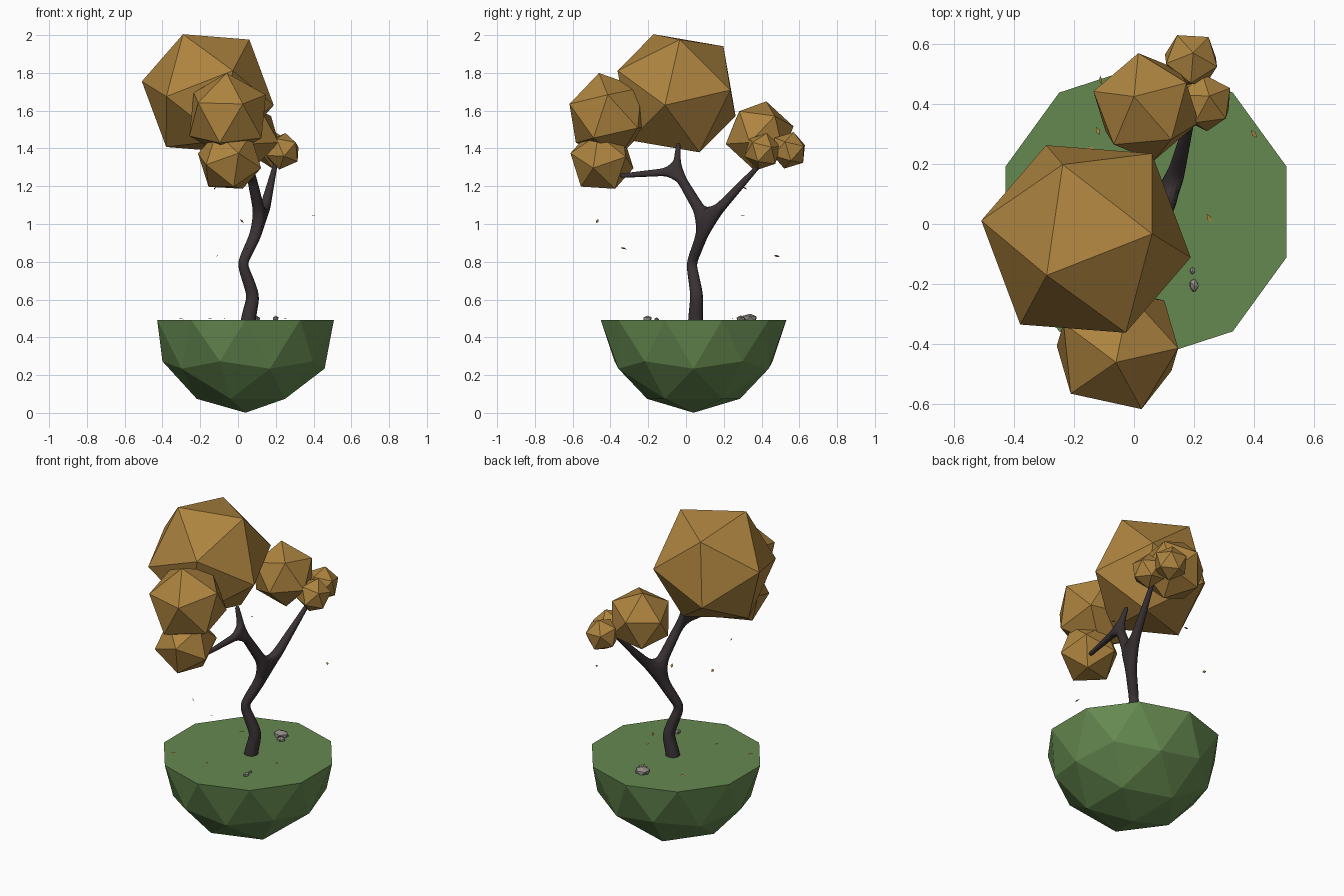
import bpy, bmesh, math, random
from mathutils import Vector, Matrix

if "Cube" in bpy.data.objects:
    bpy.data.objects.remove(bpy.data.objects["Cube"])

random.seed(4)


def material(name, rgb):
    m = bpy.data.materials.new(name)
    m.diffuse_color = (*rgb, 1)
    m.use_nodes = True
    m.node_tree.nodes["Principled BSDF"].inputs["Base Color"].default_value = m.diffuse_color
    return m


GRASS = material("grass", (0.13, 0.25, 0.08))
LEAF = material("autumn_leaf", (0.42, 0.23, 0.05))
BARK = material("bark", (0.042, 0.032, 0.034))
STONE = material("stone", (0.30, 0.28, 0.25))


def make_object(name, bm, mat):
    me = bpy.data.meshes.new(name)
    bm.to_mesh(me)
    bm.free()
    me.materials.append(mat)
    ob = bpy.data.objects.new(name, me)
    bpy.context.collection.objects.link(ob)
    return ob


# Ground: lower half of a faceted sphere, closed by a flat top
bm = bmesh.new()
bmesh.ops.create_icosphere(bm, subdivisions=2, radius=0.492)
bmesh.ops.bisect_plane(bm, geom=bm.verts[:] + bm.edges[:] + bm.faces[:], dist=1e-4,
                       plane_co=(0, 0, 0), plane_no=(0, 0, 1), clear_outer=True)
bmesh.ops.holes_fill(bm, edges=[e for e in bm.edges if e.is_boundary], sides=0)
bmesh.ops.recalc_face_normals(bm, faces=bm.faces[:])
bmesh.ops.translate(bm, verts=bm.verts, vec=(0.04, 0.04, 0.493))
make_object("ground_bowl", bm, GRASS)


# Foliage: icosahedra, each aimed by one corner and a neighbouring corner
def foliage(name, center, radius, corner, neighbour):
    z = Vector(corner).normalized()
    n = Vector(neighbour)
    x = (n - n.dot(z) * z).normalized()
    rot = Matrix((x, z.cross(x), z)).transposed().to_4x4()
    bm = bmesh.new()
    bmesh.ops.create_icosphere(bm, subdivisions=1, radius=radius,
                               matrix=Matrix.Translation(center) @ rot)
    # the polar neighbour must lie on local +x or -x; turn half a step if needed
    top = Vector(center) + radius * (math.sqrt(0.2) * z + math.sqrt(0.8) * x)
    if min((v.co - top).length for v in bm.verts) > 0.1 * radius:
        bmesh.ops.rotate(bm, verts=bm.verts, cent=center,
                         matrix=Matrix.Rotation(math.pi, 3, z))
    make_object(name, bm, LEAF)


foliage("foliage_top", (-0.16, -0.05, 1.692), 0.36, (-0.13, -0.12, 0.31), (0.215, 0.015, 0.285))
foliage("foliage_front", (-0.055, -0.41, 1.575), 0.23, (-0.005, -0.05, 0.22), (0.21, 0.01, 0.05))
foliage("foliage_front_low", (-0.045, -0.445, 1.335), 0.178, (0.07, 0.07, -0.15), (-0.115, 0.02, -0.14))
foliage("foliage_back", (0.04, 0.39, 1.47), 0.187, (-0.04, 0.035, 0.18), (-0.027, 0.177, 0.054))
foliage("foliage_back_small", (0.19, 0.545, 1.39), 0.1, (0.007, 0.025, 0.095), (0.1, -0.03, 0.03))
foliage("foliage_side_small", (0.235, 0.405, 1.385), 0.1, (0.015, 0.02, 0.09), (0.085, 0.05, 0.04))

# Trunk and branches: skeleton thickened by a skin modifier
joints = [((0.045, 0.05, 0.43), 0.045), ((0.055, 0.05, 0.50), 0.042),
          ((0.082, 0.058, 0.62), 0.037), ((0.022, 0.028, 0.79), 0.029),
          ((0.125, 0.11, 1.01), 0.036), ((0.065, -0.05, 1.28), 0.025),
          ((0.02, -0.04, 1.43), 0.012), ((0.03, -0.35, 1.255), 0.012),
          ((0.20, 0.40, 1.325), 0.012)]
links = [(0, 1), (1, 2), (2, 3), (3, 4), (4, 5), (5, 6), (5, 7), (4, 8)]
bm = bmesh.new()
verts = [bm.verts.new(p) for p, r in joints]
for a, b in links:
    bm.edges.new((verts[a], verts[b]))
tree = make_object("trunk_and_branches", bm, BARK)
tree.modifiers.new("skin", 'SKIN')
if not tree.data.skin_vertices:
    bpy.context.view_layer.objects.active = tree
    tree.select_set(True)
    bpy.ops.mesh.customdata_skin_add()
for i, (p, r) in enumerate(joints):
    sv = tree.data.skin_vertices[0].data[i]
    sv.radius = (r, r)
    sv.use_root = i == 0
sub = tree.modifiers.new("round", 'SUBSURF')
sub.levels = sub.render_levels = 2


# Stones: squashed, jittered icosahedra
def stone(name, loc, size):
    bm = bmesh.new()
    bmesh.ops.create_icosphere(bm, subdivisions=1, radius=1)
    for v in bm.verts:
        v.co *= random.uniform(0.8, 1.1)
        v.co = Vector([c * s for c, s in zip(v.co, size)]) + Vector(loc)
    make_object(name, bm, STONE)


stone("stone_large", (0.06, 0.34, 0.50), (0.05, 0.045, 0.028))
stone("stone_large_chip", (0.09, 0.29, 0.495), (0.03, 0.025, 0.02))
stone("stone_small", (0.20, -0.205, 0.497), (0.017, 0.025, 0.02))
stone("stone_pebble", (0.195, -0.155, 0.495), (0.01, 0.014, 0.012))


# Loose leaves: little diamonds, falling through the air or lying on the grass
def loose_leaf(name, loc, tilt):
    bm = bmesh.new()
    bm.faces.new([bm.verts.new(p) for p in
                  ((-0.016, 0, 0), (0, -0.008, 0.002), (0.016, 0, 0), (0, 0.008, 0.002))])
    ob = make_object(name, bm, LEAF)
    ob.location = loc
    ob.rotation_euler = (random.uniform(-tilt, tilt), random.uniform(-tilt, tilt),
                         random.uniform(0, 6.28))


for p in [(-0.11, 0.48, 0.83), (0.40, 0.30, 1.045), (0.02, -0.47, 1.015),
          (0.05, -0.33, 0.87), (-0.12, 0.31, 1.19)]:
    loose_leaf("falling_leaf", p, 1.0)
for p in [(-0.30, -0.20, 0.497), (-0.07, -0.20, 0.497), (0.25, 0.02, 0.497), (-0.15, 0.25, 0.497)]:
    loose_leaf("fallen_leaf", p, 0.15)
